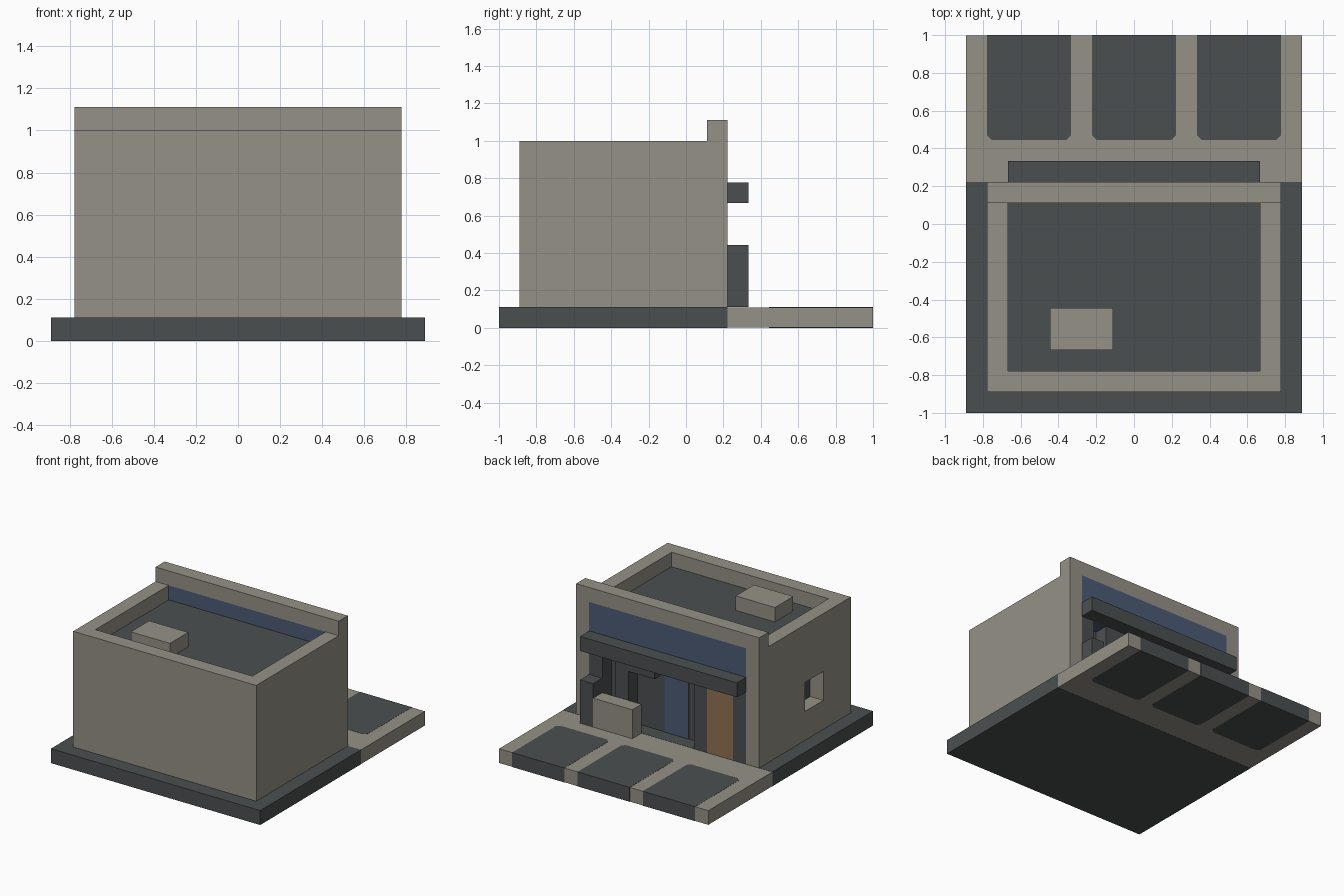
import bpy
import bmesh

cube = bpy.data.objects.get("Cube")
if cube:
    bpy.data.objects.remove(cube, do_unlink=True)

U = 1 / 9  # building module


def material(name, r, g, b):
    def linear(c):
        c /= 255
        return c / 12.92 if c <= 0.04045 else ((c + 0.055) / 1.055) ** 2.4
    mat = bpy.data.materials.new(name)
    mat.use_nodes = True
    color = (linear(r), linear(g), linear(b), 1)
    mat.diffuse_color = color
    mat.node_tree.nodes["Principled BSDF"].inputs["Base Color"].default_value = color
    return mat


STONE = material("warm grey stone", 149, 145, 135)
SLATE = material("dark slate", 75, 79, 80)
BLUE = material("muted blue", 75, 91, 117)
BROWN = material("door brown", 145, 115, 84)


def prism(name, outline, z0, z1, mat):
    """Extrude a flat outline from z0 to z1."""
    bm = bmesh.new()
    face = bm.faces.new([bm.verts.new((x, y, z0)) for x, y in outline])
    top = bmesh.ops.extrude_face_region(bm, geom=[face])["geom"]
    bmesh.ops.translate(bm, vec=(0, 0, z1 - z0),
                        verts=[v for v in top if isinstance(v, bmesh.types.BMVert)])
    bmesh.ops.recalc_face_normals(bm, faces=bm.faces)
    mesh = bpy.data.meshes.new(name)
    bm.to_mesh(mesh)
    bm.free()
    mesh.materials.append(mat)
    obj = bpy.data.objects.new(name, mesh)
    bpy.context.collection.objects.link(obj)
    return obj


def box(name, x, y, z, mat):
    """Box from (low, high) pairs in building modules."""
    x0, x1, y0, y1 = (v * U for v in (*x, *y))
    return prism(name, [(x0, y0), (x1, y0), (x1, y1), (x0, y1)], z[0] * U, z[1] * U, mat)


# Ground slab and forecourt
box("ground_slab", (-8, 8), (-9, 2), (0, 1), SLATE)
box("forecourt", (-8, 8), (2, 8.99), (0.01, 0.99), STONE)

# Parking bays with clipped inner corners
for i, left in enumerate((-7, -2, 3)):
    a, b, c = left * U, (left + 4) * U, 0.025
    y0, y1 = 4 * U, 9 * U
    prism(f"parking_bay_{i + 1}",
          [(a + c, y0), (b - c, y0), (b, y0 + c), (b, y1), (a, y1), (a, y0 + c)],
          0, U, SLATE)

# Shop body with the sunken roof deck
box("shop_core_and_roof", (-6, 6), (-7, 1), (1, 8), SLATE)
box("blank_wall", (-7, 7), (-8, -7), (1, 9), STONE)
box("solid_side_wall", (6, 7), (-7, 1), (1, 9), STONE)
window_wall = box("window_side_wall", (-7, -6), (-7, 1), (1, 9), STONE)

# Window opening in one side wall
cutter = box("window_cutter", (-8, -5), (-5, -3), (3, 5), STONE)
cutter.hide_render = True
cut = window_wall.modifiers.new("window", "BOOLEAN")
cut.operation = "DIFFERENCE"
cut.solver = "EXACT"
cut.object = cutter
bpy.context.view_layer.objects.active = window_wall
bpy.ops.object.modifier_apply(modifier=cut.name)
bpy.data.objects.remove(cutter, do_unlink=True)

# Shopfront surround and sign band
for side, name in ((-1, "right"), (1, "left")):
    box(f"{name}_shopfront_pier", sorted((6 * side, 7 * side)), (1, 2), (1, 9), STONE)
box("shopfront_parapet", (-7, 7), (1, 2), (9, 10), STONE)
box("sign_band", (-6, 6), (1, 2), (6, 9), BLUE)
box("awning", (-6, 6), (2, 3), (6, 7), SLATE)

# Shopfront posts, doors and glazing
for i, x in enumerate((-6, -3, 3, 5)):
    box(f"shopfront_post_{i + 1}", (x, x + 1), (1, 2), (1, 6), SLATE)
box("transom", (1, 3), (1, 2), (5, 6), SLATE)
box("wooden_door", (-5, -3), (1, 2), (1, 6), BROWN)
box("glass_door", (-0.93, 0.93), (1, 1.04), (1, 6), BLUE)

# Items standing outside and on the roof
box("vending_cabinet", (5, 6), (2, 3), (1, 4), SLATE)
box("bench_block", (2, 5), (2, 3), (1, 3), STONE)
box("roof_unit", (-4, -1), (-6, -4), (8, 9), STONE)
